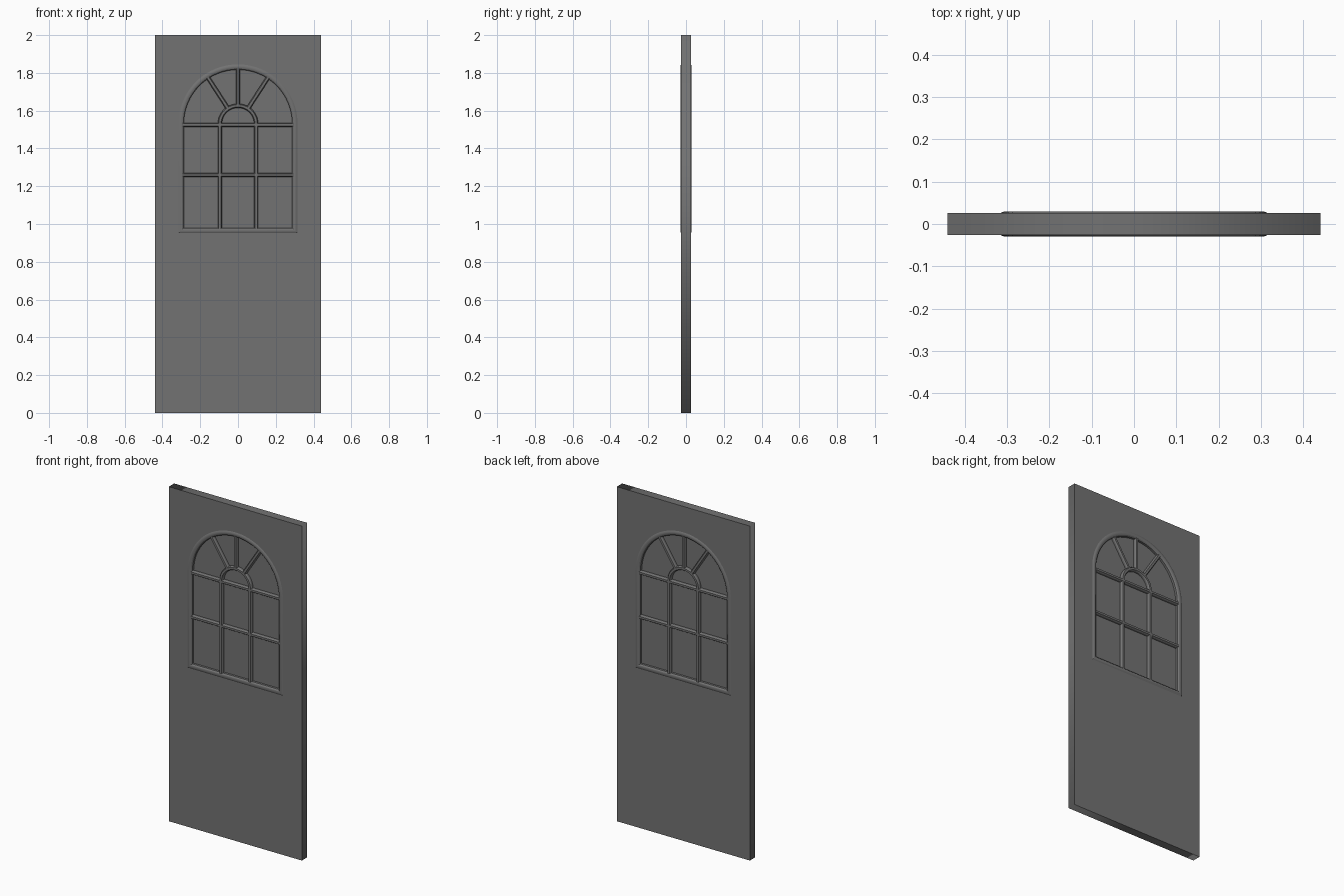
import bpy, bmesh, math
from mathutils import Vector

if "Cube" in bpy.data.objects:
    bpy.data.objects.remove(bpy.data.objects["Cube"])

grey = bpy.data.materials.new("door_grey")
grey.diffuse_color = (0.17, 0.17, 0.17, 1)
grey.use_nodes = True
grey.node_tree.nodes["Principled BSDF"].inputs["Base Color"].default_value = grey.diffuse_color

SPRING = 1.53      # height where the arch starts
SILL = 0.98        # bottom of the glazed opening
R_IN = 0.287       # opening half width and arch radius
FACE = 0.0255      # half thickness of the door


def arc(r, n=32):
    return [(r * math.cos(math.pi * i / n), SPRING + r * math.sin(math.pi * i / n))
            for i in range(n + 1)]


def opening(r):
    return [(-r, SILL - (r - R_IN)), (r, SILL - (r - R_IN))] + arc(r)


def plate(name, loops, half):
    """Flat filled outline (with optional hole), thickened both ways in y."""
    cu = bpy.data.curves.new(name, 'CURVE')
    cu.dimensions = '2D'
    cu.fill_mode = 'BOTH'
    cu.extrude = half
    for pts in loops:
        sp = cu.splines.new('POLY')
        sp.points.add(len(pts) - 1)
        for p, (x, z) in zip(sp.points, pts):
            p.co = (x, z, 0, 1)
        sp.use_cyclic_u = True
    ob = bpy.data.objects.new(name, cu)
    bpy.context.collection.objects.link(ob)
    ob.rotation_euler.x = math.pi / 2
    bpy.ops.object.select_all(action='DESELECT')
    ob.select_set(True)
    bpy.context.view_layer.objects.active = ob
    bpy.ops.object.convert(target='MESH')
    ob = bpy.context.object
    ob.data.materials.clear()
    ob.data.materials.append(grey)


def sweep(name, path, section, closed=False):
    """Sweep a closed (offset, y) section along an x-z path with mitred corners."""
    bm = bmesh.new()
    pts = [Vector(p) for p in path]
    n, rings = len(pts), []
    for i, p in enumerate(pts):
        a = (p - pts[i - 1]).normalized() if closed or i > 0 else None
        b = (pts[(i + 1) % n] - p).normalized() if closed or i < n - 1 else None
        a, b = a or b, b or a
        na, nb = Vector((a.y, -a.x)), Vector((b.y, -b.x))
        m = (na + nb) / (1 + na.dot(nb))
        rings.append([bm.verts.new((p.x + m.x * o, y, p.y + m.y * o)) for o, y in section])
    k = len(section)
    for i in range(n if closed else n - 1):
        r, s = rings[i], rings[(i + 1) % n]
        for j in range(k):
            bm.faces.new((r[j], r[(j + 1) % k], s[(j + 1) % k], s[j]))
    if not closed:
        bm.faces.new(rings[0])
        bm.faces.new(rings[-1])
    bmesh.ops.recalc_face_normals(bm, faces=bm.faces)
    me = bpy.data.meshes.new(name)
    bm.to_mesh(me)
    bm.free()
    me.materials.append(grey)
    ob = bpy.data.objects.new(name, me)
    bpy.context.collection.objects.link(ob)
    bpy.ops.object.select_all(action='DESELECT')
    ob.select_set(True)
    bpy.context.view_layer.objects.active = ob
    bpy.ops.object.shade_smooth_by_angle(angle=math.radians(25))


def both_sides(half):
    return half + [(o, -y) for o, y in reversed(half)]


# Door slab with arched opening, and the thin panes inside it
plate("door_slab", [[(-0.44, 0), (0.44, 0), (0.44, 2), (-0.44, 2)], opening(0.295)], FACE)
plate("glass_panes", [opening(0.296)], 0.009)

# Raised moulding around the opening, on both faces
frame = both_sides([(0.0, 0.022), (0.006, 0.028), (0.012, 0.03), (0.018, 0.03),
                    (0.024, 0.028), (0.03, FACE - 0.001)])
outline = opening(R_IN)
sweep("window_frame", outline, frame, closed=True)

# Glazing bars
bar = both_sides([(-0.011, 0.02), (-0.006, 0.0275), (0.006, 0.0275), (0.011, 0.02)])
for i, z in enumerate((1.26, 1.525)):
    sweep(f"cross_bar_{i}", [(-0.295, z), (0.295, z)], bar)
for side in (-1, 1):
    sweep(f"upright_bar_{side}", [(side * 0.096, SILL - 0.01), (side * 0.096, SPRING)], bar)
sweep("inner_arch", arc(0.096, 20), bar)

# Spokes of the fanlight
for deg in (57, 90, 123):
    c, s = math.cos(math.radians(deg)), math.sin(math.radians(deg))
    sweep(f"fan_spoke_{deg}", [(r * c, SPRING + r * s) for r in (0.098, 0.295)], bar)
